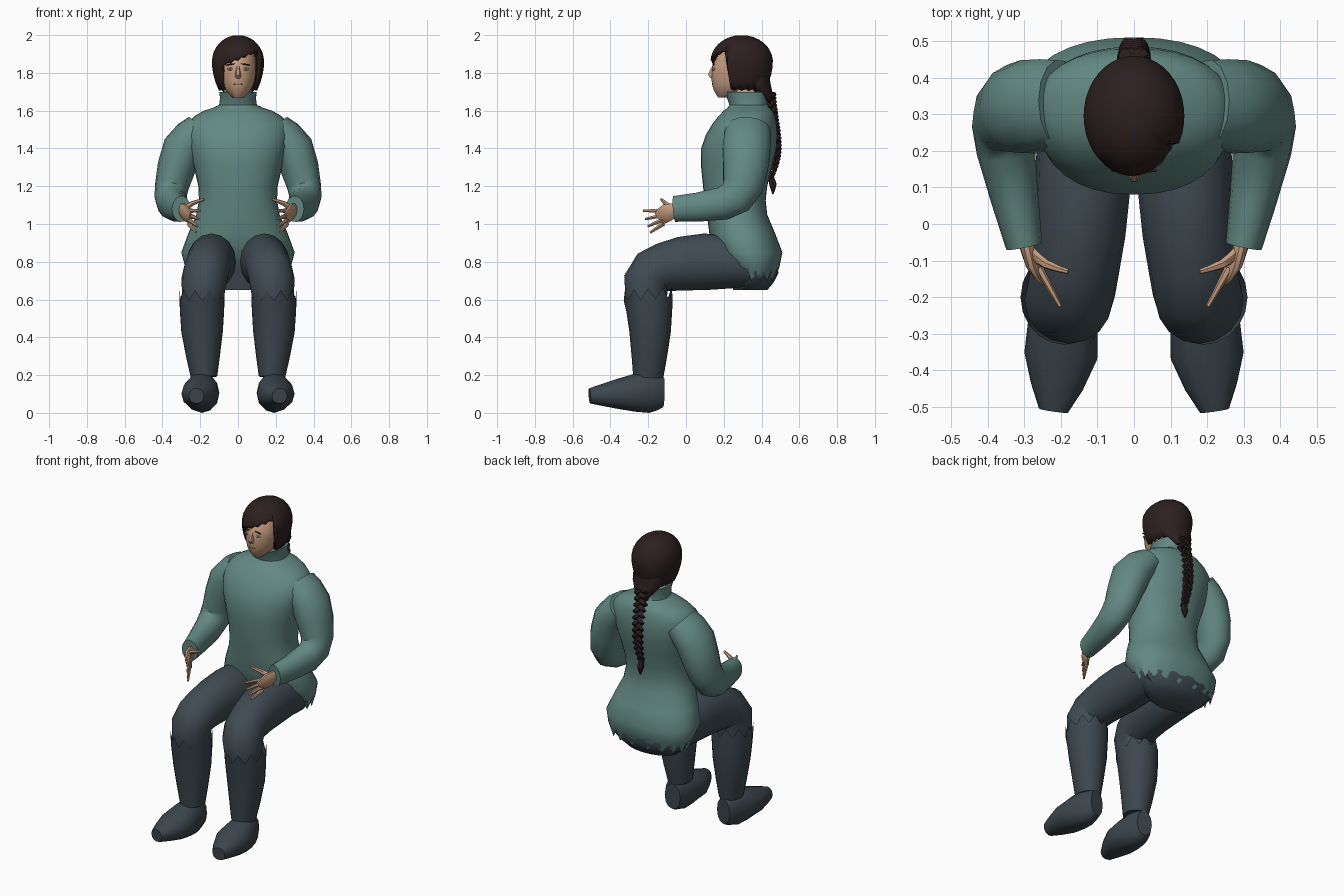
import bpy, bmesh
from math import sin, cos, pi, sqrt, radians, copysign
from mathutils import Vector

cube = bpy.data.objects.get("Cube")
if cube:
    bpy.data.objects.remove(cube, do_unlink=True)


def material(name, red, green, blue):
    mat = bpy.data.materials.new(name)
    mat.use_nodes = True
    colour = (red, green, blue, 1)
    mat.diffuse_color = colour
    mat.node_tree.nodes["Principled BSDF"].inputs["Base Color"].default_value = colour
    return mat


WOOL = material("sage wool", .125, .25, .225)
CLOTH = material("slate cloth", .05, .07, .085)
BOOT = material("dark boot leather", .045, .062, .075)
SKIN = material("skin", .56, .33, .21)
HAIR = material("dark brown hair", .026, .014, .014)
WHITE = material("eye white", .45, .42, .38)
IRIS = material("iris", .06, .08, .07)
LIPS = material("lips", .33, .14, .1)


def finish(name, bm, mat, angle):
    """Turn a bmesh into a shaded object."""
    bmesh.ops.recalc_face_normals(bm, faces=bm.faces)
    mesh = bpy.data.meshes.new(name)
    bm.to_mesh(mesh)
    bm.free()
    mesh.materials.append(mat)
    obj = bpy.data.objects.new(name, mesh)
    bpy.context.collection.objects.link(obj)
    bpy.ops.object.select_all(action='DESELECT')
    obj.select_set(True)
    bpy.context.view_layer.objects.active = obj
    bpy.ops.object.shade_smooth_by_angle(angle=radians(angle))
    return obj


def join_rows(name, rows, mat, cap_start=True, cap_end=True, angle=50):
    """Bridge closed rows of points into one surface."""
    bm = bmesh.new()
    verts = [[bm.verts.new(point) for point in row] for row in rows]
    count = len(rows[0])
    for low, high in zip(verts, verts[1:]):
        for i in range(count):
            j = (i + 1) % count
            bm.faces.new((low[i], low[j], high[j], high[i]))
    if cap_start:
        bm.faces.new(verts[0])
    if cap_end:
        bm.faces.new(verts[-1])
    return finish(name, bm, mat, angle)


def spline(keys, steps):
    """Run a smooth curve through keys of any dimension."""
    keys = [Vector(key) for key in keys]
    points = [keys[0]]
    last = len(keys) - 1
    for i in range(last):
        start, end = keys[i], keys[i + 1]
        leave = (end - keys[max(i - 1, 0)]) / 2
        arrive = (keys[min(i + 2, last)] - start) / 2
        for step in range(1, steps + 1):
            t = step / steps
            ease = t * t * (3 - 2 * t)
            points.append(start + (end - start) * ease
                          + leave * t * (1 - t) ** 2 - arrive * t * t * (1 - t))
    return points


def loft(name, keys, mat, sides=12, steps=2, upright=False, power=1, jag=0, side=1, angle=50):
    """Sweep ellipses along keys of (x, y, z, half width, half depth)."""
    rings = spline(keys, steps)
    centres = [Vector((ring[0] * side, ring[1], ring[2])) for ring in rings]
    rows = []
    for k, ring in enumerate(rings):
        along = centres[min(k + 1, len(rings) - 1)] - centres[max(k - 1, 0)]
        along = Vector((0, 0, 1)) if upright else along.normalized()
        across = Vector((1, 0, 0))
        across = (across - along * across.dot(along)).normalized()
        depth = along.cross(across)
        row = []
        for i in range(sides):
            turn = 2 * pi * i / sides
            c, s = [copysign(abs(q) ** power, q) for q in (cos(turn), sin(turn))]
            point = centres[k] + across * c * ring[3] + depth * s * ring[4]
            if k == 0:
                point.z += jag * (-1) ** i
            row.append(point)
        rows.append(row)
    return join_rows(name, rows, mat, cap_start=not jag, angle=angle)


def column(name, keys, mat, **options):
    """Loft level rings on the centre line from (y, z, half width, half depth)."""
    return loft(name, [(0, *key) for key in keys], mat, upright=True, **options)


def blob(name, centre, radii, mat, tilt=0):
    bm = bmesh.new()
    bmesh.ops.create_uvsphere(bm, u_segments=12, v_segments=8, radius=1)
    for vert in bm.verts:
        x, y, z = (a * b for a, b in zip(vert.co, radii))
        vert.co = Vector((x, y, z + tilt * x)) + Vector(centre)
    return finish(name, bm, mat, 50)


# Sweater body with a jagged hem and a high collar
column("sweater_body", [(.37, .72, .25, .1), (.33, .85, .3, .18), (.27, 1.05, .22, .16),
                        (.26, 1.2, .21, .17), (.28, 1.4, .26, .2), (.31, 1.53, .27, .17),
                        (.33, 1.6, .18, .13), (.33, 1.63, .1, .1), (.32, 1.7, .1, .12)],
       WOOL, sides=32, power=.9, jag=.025)

# Seat of the trousers
column("trouser_seat", [(.34, .65, .17, .09), (.36, .74, .26, .13), (.33, .86, .24, .13)],
       CLOTH, sides=20)

for side, tag in ((1, "left"), (-1, "right")):
    # Sleeve, bent at the elbow
    loft(tag + "_sleeve", [(.2, .33, 1.5, .09, .12), (.29, .32, 1.4, .11, .13),
                           (.35, .3, 1.2, .09, .11), (.35, .2, 1.11, .08, .09),
                           (.3, -.06, 1.08, .05, .07)], WOOL, sides=14, side=side)

    # Hand: palm, four fanned fingers and a thumb
    loft(tag + "_palm", [(.3, -.03, 1.08, .02, .03), (.28, -.1, 1.06, .02, .05),
                         (.25, -.14, 1.03, .01, .04)], SKIN, sides=10, side=side)
    for i, finger in enumerate(("index", "middle", "ring", "little")):
        base = Vector((.26, -.12, 1.07 - .023 * i))
        reach = Vector((-.5, -.9, -.2 * i)).normalized() * (.12 - .01 * i)
        loft(f"{tag}_{finger}_finger", [(*base, .012, .014), (*(base + reach), .006, .007)],
             SKIN, sides=6, side=side)
    loft(tag + "_thumb", [(.28, -.08, 1.08, .015, .02), (.24, -.11, 1.11, .013, .013),
                          (.18, -.13, 1.13, .007, .007)], SKIN, sides=6, side=side)

    # Trouser leg, bent at the knee and tucked into the boot
    loft(tag + "_trouser_leg", [(.14, .4, .79, .12, .12), (.14, .1, .8, .13, .15),
                                (.16, -.12, .77, .12, .13), (.18, -.21, .7, .12, .12),
                                (.19, -.2, .52, .1, .1)], CLOTH, sides=16, side=side)

    # Boot shaft with a jagged top, then the foot turned slightly out
    loft(tag + "_boot_shaft", [(.19, -.2, .63, .12, .13), (.19, -.19, .43, .11, .11),
                               (.18, -.2, .19, .07, .08)], BOOT, sides=20, jag=.028, side=side)
    loft(tag + "_boot_foot", [(.18, -.12, .11, .05, .08), (.19, -.2, .11, .08, .11),
                              (.2, -.36, .1, .1, .08), (.22, -.51, .09, .04, .04)],
         BOOT, power=.9, side=side)

    # Eye and brow
    eye_x = .04 * side
    blob(tag + "_eye", (eye_x, .147, 1.82), (.018, .005, .008), WHITE)
    blob(tag + "_iris", (eye_x, .143, 1.82), (.007, .003, .007), IRIS)
    blob(tag + "_brow", (eye_x, .146, 1.845), (.024, .005, .004), HAIR, -.15 * side)

# Neck, head and face
column("neck", [(.33, 1.6, .08, .09), (.31, 1.76, .07, .08)], SKIN)
column("head", [(.22, 1.67, .03, .05), (.25, 1.73, .08, .11), (.28, 1.84, .1, .14),
                (.3, 1.95, .07, .09)], SKIN, sides=20, steps=3)
column("nose", [(.15, 1.84, .01, .01), (.14, 1.79, .017, .027), (.145, 1.77, .015, .01)],
       SKIN, sides=6)
blob("lips", (0, .145, 1.74), (.026, .007, .007), LIPS)

# Hair cap whose rim opens around the face under a slanted fringe
top, columns, levels = 1.998, 40, 10
rows = []
for level in range(levels + 1):
    row = []
    for i in range(columns):
        turn = 2 * pi * i / columns
        c, s = cos(turn), sin(turn)
        opening = s < -.5 and -.62 < c < .84
        rim = 1.868 + .055 * c if opening else 1.705
        rim += .01 * (i % 2)
        z = top - (top - rim) * (level / levels) ** 1.6
        height = (z - 1.86) / .14
        girth = sqrt(1 - height ** 2) if height > 0 else 1 - .22 * height ** 2
        row.append(Vector((.138 * c * girth, .295 + .165 * s * girth, z)))
    rows.append(row)
hair = join_rows("hair_cap", rows, HAIR, cap_end=False, angle=35)
shell = hair.modifiers.new("thickness", 'SOLIDIFY')
shell.thickness = .014
shell.offset = -1

# Hair gathered at the nape
column("nape_hair", [(.36, 1.8, .1, .08), (.38, 1.73, .1, .07), (.44, 1.65, .04, .03)], HAIR)

# Three-strand braid hanging down the back, ending in a tuft
for strand in range(3):
    path = []
    for k in range(61):
        fall = k / 60
        phase = 8 * pi * fall + 2 * pi * strand / 3
        size = 1 - fall ** 2 / 2
        spine = .45 + .035 * sin(pi * fall ** 1.6)
        path.append((.027 * size * sin(phase), spine + .013 * size * sin(2 * phase),
                     1.7 - .46 * fall, .02 * size, .018 * size))
    loft(f"braid_strand_{strand + 1}", path, HAIR, sides=6, steps=1, upright=True, angle=30)
column("braid_tuft", [(.45, 1.25, .015, .015), (.46, 1.21, .02, .02), (.46, 1.16, .004, .004)],
       HAIR, sides=7, angle=20)
